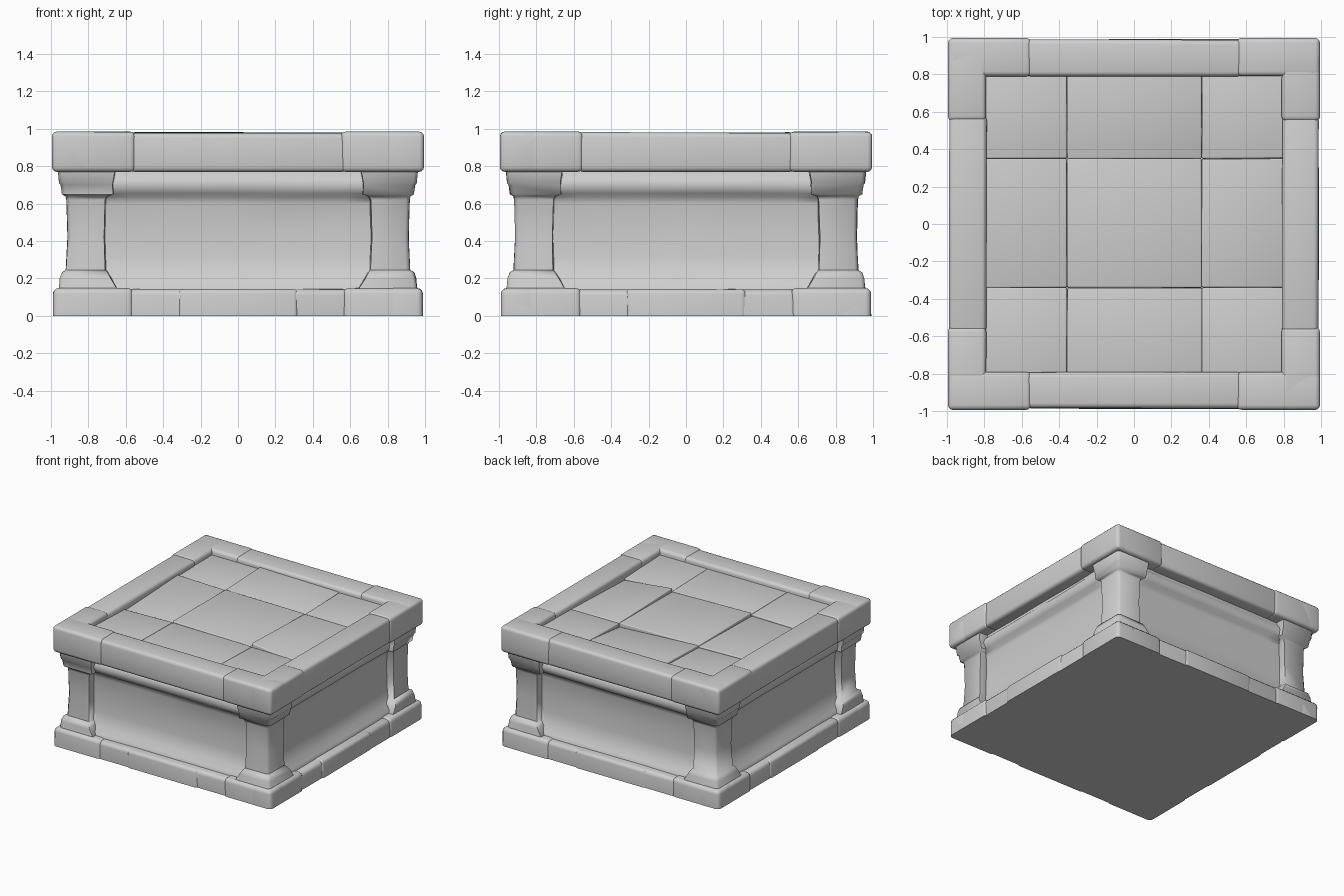
import bpy, bmesh, math, random

if "Cube" in bpy.data.objects:
    bpy.data.objects.remove(bpy.data.objects["Cube"])

random.seed(7)
stone = bpy.data.materials.new("grey stone")
stone.diffuse_color = (0.62, 0.62, 0.62, 1)
stone.use_nodes = True
stone.node_tree.nodes["Principled BSDF"].inputs["Base Color"].default_value = stone.diffuse_color


def finish(bm, name, angle=55):
    """Turn a bmesh into a named, smooth shaded object."""
    bmesh.ops.recalc_face_normals(bm, faces=bm.faces)
    me = bpy.data.meshes.new(name)
    bm.to_mesh(me)
    bm.free()
    me.materials.append(stone)
    ob = bpy.data.objects.new(name, me)
    bpy.context.collection.objects.link(ob)
    bpy.ops.object.select_all(action='DESELECT')
    ob.select_set(True)
    bpy.context.view_layer.objects.active = ob
    bpy.ops.object.shade_smooth_by_angle(angle=math.radians(angle))
    return ob


def block(name, lo, hi, bevel=0.025, wobble=0.004, tops=None):
    """Worn stone block; tops gives heights for corners (-x-y, +x-y, -x+y, +x+y)."""
    bm = bmesh.new()
    bmesh.ops.create_cube(bm, size=1)
    for v in bm.verts:
        up = v.co.z > 0
        corner = (v.co.x > 0) + 2 * (v.co.y > 0)
        for i in range(3):
            v.co[i] = lo[i] if v.co[i] < 0 else hi[i]
            if i < 2 or up:
                v.co[i] += random.uniform(-wobble, wobble)
        if up and tops:
            v.co.z = tops[corner]
    edges = [e for e in bm.edges if max(v.co.z for v in e.verts) > 0.02]
    bmesh.ops.bevel(bm, geom=edges, offset=bevel, segments=3, profile=0.5, affect='EDGES')
    for v in bm.verts:
        v.co.z = max(v.co.z, 0)
    return finish(bm, name)


def loft(name, profile, ring, wobble=0.0):
    """Skin stacked outlines; ring(row) gives the xy points of one profile row."""
    bm = bmesh.new()
    rows = []
    for row in profile:
        rows.append([bm.verts.new((x + random.uniform(-wobble, wobble),
                                   y + random.uniform(-wobble, wobble), row[0]))
                     for x, y in ring(row)])
    n = len(rows[0])
    for a, b in zip(rows, rows[1:]):
        for i in range(n):
            j = (i + 1) % n
            bm.faces.new((a[i], a[j], b[j], b[i]))
    bm.faces.new(rows[0][::-1])
    bm.faces.new(rows[-1])
    return finish(bm, name)


def square(row, n=6):
    """Square outline with n points per side."""
    h = row[1]
    pts = []
    for k in range(4):
        c, s = round(math.cos(k * math.pi / 2)), round(math.sin(k * math.pi / 2))
        for i in range(n):
            t = -h + 2 * h * i / n
            pts.append((t * c + h * s, t * s - h * c))
    return pts


# Recessed body with a sloping foot and a rounded moulding
loft("body_panels", [(0.08, 0.93), (0.14, 0.92), (0.17, 0.91), (0.205, 0.875), (0.32, 0.86),
                     (0.45, 0.855), (0.60, 0.86), (0.635, 0.87), (0.655, 0.90), (0.70, 0.915),
                     (0.735, 0.905), (0.755, 0.89), (0.80, 0.89)], square, 0.005)
block("base_core", (-0.96, -0.96, 0), (0.96, 0.96, 0.125), 0.01, 0)

# Four corner posts: stepped foot, slightly waisted shaft, stepped capital
POST = [(0.12, 0.965, 0.65), (0.15, 0.957, 0.65), (0.20, 0.952, 0.68), (0.232, 0.942, 0.70),
        (0.245, 0.92, 0.71), (0.42, 0.912, 0.715), (0.62, 0.917, 0.71), (0.64, 0.922, 0.70),
        (0.65, 0.94, 0.67), (0.70, 0.947, 0.67), (0.71, 0.955, 0.67), (0.78, 0.962, 0.66)]


def post_ring(sx, sy):
    def ring(row):
        o, i, c = row[1], row[2], 0.02
        k = i - 0.01          # inner sides splay slightly towards the panels
        pts = [(0.80, k), (o, i), (o, o - c), (o - c, o), (i, o), (k, 0.80)]
        return [(x * sx, y * sy) for x, y in pts]
    return ring


for sx in (-1, 1):
    for sy in (-1, 1):
        loft("corner_post", POST, post_ring(sx, sy), 0.002)


def frame(name, half, inner, z0, z1, cuts, offs, bevel):
    """Square frame of stones: an L-shaped pair at each corner, stones between."""
    for sx in (-1, 1):
        for sy in (-1, 1):
            x = sorted((sx * cuts, sx * half))
            y = sorted((sy * cuts, sy * half))
            xi = sorted((sx * inner, sx * half))
            yi = sorted((sy * inner, sy * half))
            block(name + "_corner", (x[0], yi[0], z0), (x[1], yi[1], z1), bevel, 0.001)
            block(name + "_corner", (xi[0], y[0], z0), (xi[1], y[1], z1), bevel, 0.001)
    m = cuts + 0.03
    for s in (-1, 1):
        a, b = sorted((s * inner, s * (half - offs)))
        block(name + "_side", (-m, a, z0), (m, b, z1 - offs * 0.7), bevel)
        block(name + "_side", (a, -m, z0), (b, m, z1 - offs * 0.7), bevel)


# Base stones and the thicker lid rim
frame("base_stone", 0.988, 0.80, 0, 0.148, 0.56, 0.007, 0.03)
frame("lid_stone", 0.994, 0.79, 0.77, 0.984, 0.55, 0.007, 0.026)

# Raised middle stones on the base
for s in (-1, 1):
    a, b = sorted((s * 0.8, s * 0.988))
    block("base_middle_stone", (-0.32, a, 0), (0.32, b, 0.144), 0.025, 0.002)
    block("base_middle_stone", (a, -0.32, 0), (b, 0.32, 0.144), 0.025, 0.002)

# Underside of the lid
block("lid_core", (-0.95, -0.95, 0.775), (0.95, 0.95, 0.84), 0.01, 0)

# Nine uneven, tilted paving slabs set into the lid, front row first
lines = [-0.80, -0.358, 0.362, 0.80]
rows = [-0.80, -0.34, 0.35, 0.80]
TOPS = [[(.94, .94, .925, .935), (.94, .94, .935, .93), (.94, .94, .925, .92)],
        [(.915, .92, .945, .935), (.945, .925, .94, .935), (.955, .905, .935, .93)],
        [(.935, .925, .94, .94), (.94, .90, .955, .945), (.93, .93, .94, .94)]]
for j in range(3):
    for i in range(3):
        block("lid_slab", (lines[i], rows[j], 0.82), (lines[i + 1], rows[j + 1], 0.94),
              0.008, 0.002, TOPS[j][i])
